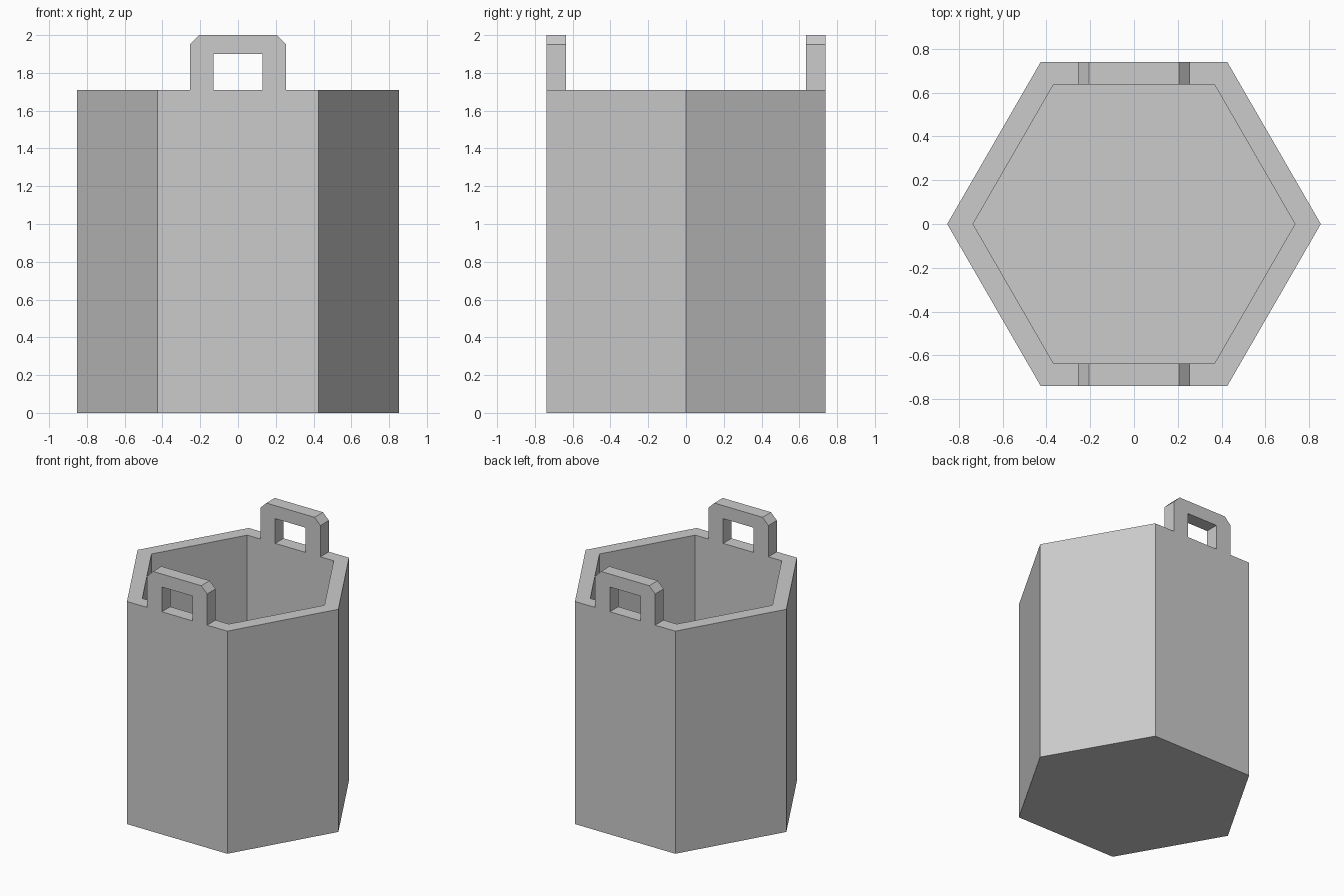
import bpy, bmesh, math

if "Cube" in bpy.data.objects:
    bpy.data.objects.remove(bpy.data.objects["Cube"])

SIDES = 6
R_OUT, R_IN = 0.853, 0.735
APO_OUT, APO_IN = (r * math.cos(math.pi / SIDES) for r in (R_OUT, R_IN))
RIM_Z, FLOOR_Z, TOP_Z = 1.71, 0.10, 2.0


def finish(bm, name):
    bmesh.ops.recalc_face_normals(bm, faces=bm.faces)
    mesh = bpy.data.meshes.new(name)
    bm.to_mesh(mesh)
    bm.free()
    obj = bpy.data.objects.new(name, mesh)
    bpy.context.collection.objects.link(obj)
    return obj


def make_bucket():
    # Hexagonal rings: outer bottom, outer rim, inner rim, inner floor
    bm = bmesh.new()
    rings = []
    for r, z in ((R_OUT, 0), (R_OUT, RIM_Z), (R_IN, RIM_Z), (R_IN, FLOOR_Z)):
        angles = [2 * math.pi * i / SIDES for i in range(SIDES)]
        rings.append([bm.verts.new((r * math.cos(a), r * math.sin(a), z)) for a in angles])
    for lo, hi in zip(rings, rings[1:]):
        for i in range(SIDES):
            j = (i + 1) % SIDES
            bm.faces.new((lo[i], lo[j], hi[j], hi[i]))
    bm.faces.new(rings[0])
    bm.faces.new(rings[-1])
    return finish(bm, "bucket_body")


def make_handle(name, side):
    # Chamfered arch profile, extruded through the wall thickness
    half = [(0.13, 1.90), (0.13, RIM_Z), (0.255, RIM_Z), (0.255, 1.95), (0.205, TOP_Z)]
    profile = half + [(-x, z) for x, z in reversed(half)]
    bm = bmesh.new()
    face = bm.faces.new([bm.verts.new((x, side * APO_IN, z)) for x, z in profile])
    ext = bmesh.ops.extrude_face_region(bm, geom=[face], use_keep_orig=True)
    moved = [g for g in ext["geom"] if isinstance(g, bmesh.types.BMVert)]
    bmesh.ops.translate(bm, verts=moved, vec=(0, side * (APO_OUT - APO_IN), 0))
    return finish(bm, name)


make_bucket()
make_handle("front_handle", -1)
make_handle("back_handle", 1)
